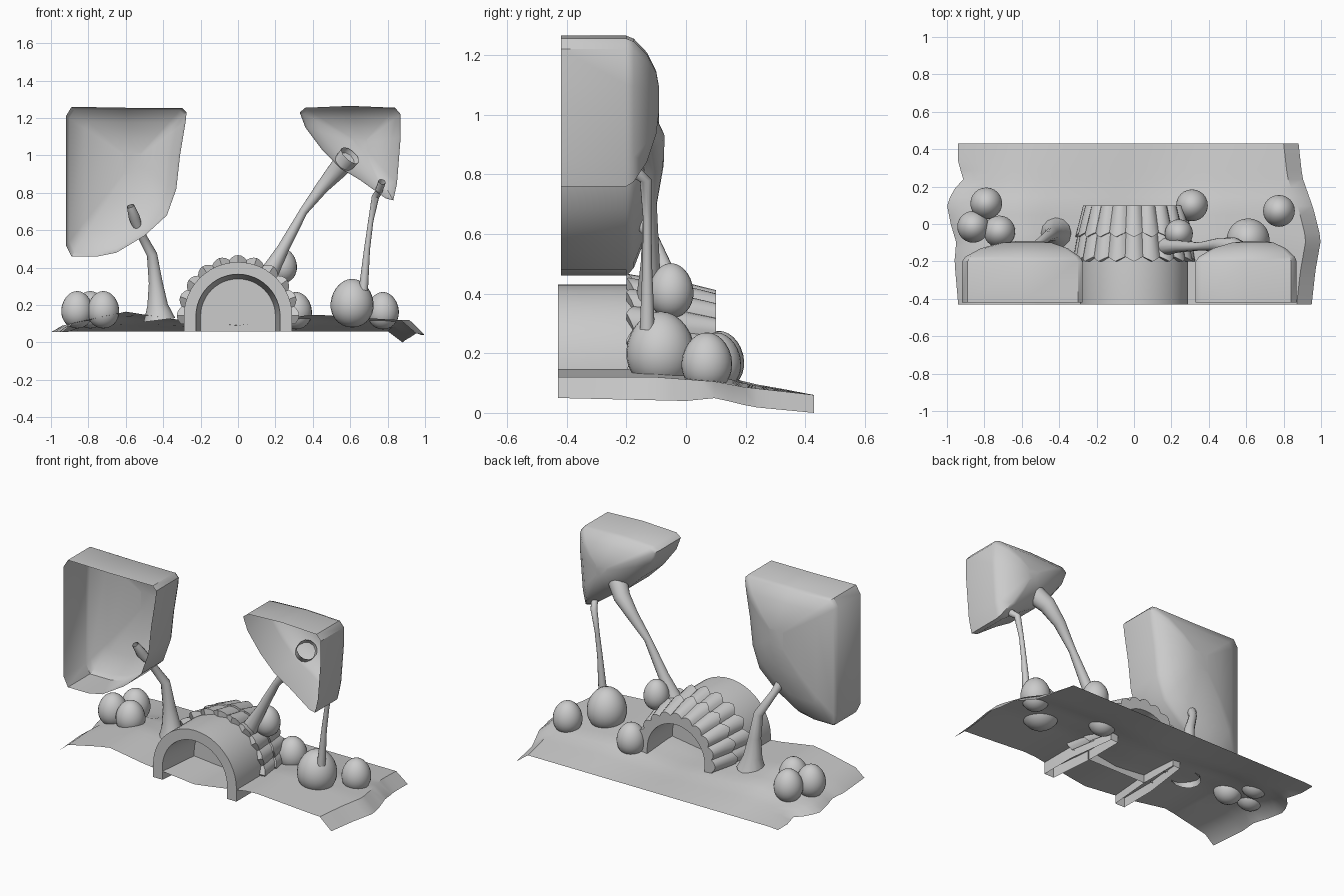
import bpy, bmesh, math
from mathutils import Vector

cube = bpy.data.objects.get("Cube")
if cube:
    bpy.data.objects.remove(cube)

grey = bpy.data.materials.new("plain_grey")
grey.use_nodes = True
grey.diffuse_color = (0.6, 0.6, 0.6, 1)
grey.node_tree.nodes["Principled BSDF"].inputs["Base Color"].default_value = (0.6, 0.6, 0.6, 1)


def finish(name, bm, angle=35):
    bmesh.ops.recalc_face_normals(bm, faces=bm.faces)
    me = bpy.data.meshes.new(name)
    bm.to_mesh(me)
    bm.free()
    me.materials.append(grey)
    ob = bpy.data.objects.new(name, me)
    bpy.context.collection.objects.link(ob)
    bpy.ops.object.select_all(action='DESELECT')
    ob.select_set(True)
    bpy.context.view_layer.objects.active = ob
    bpy.ops.object.shade_smooth_by_angle(angle=math.radians(angle))
    return ob


def loft(bm, rings, closed=True):
    """Join rows of points with quads and return the vertex rows."""
    rows = [[bm.verts.new(p) for p in r] for r in rings]
    for a, b in zip(rows, rows[1:]):
        n = len(a)
        for i in range(n if closed else n - 1):
            j = (i + 1) % n
            bm.faces.new((a[i], a[j], b[j], b[i]))
    return rows


def lerp(points, t):
    """Piecewise linear lookup."""
    for (a, va), (b, vb) in zip(points, points[1:]):
        if t <= b:
            return va + (vb - va) * max(0, (t - a) / (b - a))
    return points[-1][1]


# Ground sheet with a ragged outline, sloping down to the back
left = [(-.43, -.94), (-.2, -.96), (-.1, -.95), (0, -.98), (.1, -1), (.18, -.97), (.23, -.91), (.33, -.94), (.43, -.94)]
right = [(-.43, .95), (-.25, .97), (-.08, 1), (.08, .96), (.25, .9), (.43, .88)]
crest = [(-.9, .1), (-.6, .165), (-.35, .125), (0, .09), (.4, .15), (.85, .12)]
fall = [(-.1, 1), (.1, .75), (.2, .42), (.43, 0)]
rim = [(-.43, .05), (0, .04), (.1, .05), (.22, .02), (.43, 0)]
bm = bmesh.new()
rows = []
for k in range(19):
    y = -.43 + .86 * k / 18
    xl, xr = lerp(left, y), lerp(right, y)
    row = [(xl, y, .055)]
    for i in range(25):
        x = xl + .06 + (xr - .08 - xl - .06) * i / 24
        row.append((x, y, .06 + (lerp(crest, x) - .06) * lerp(fall, y)))
    rows.append(row + [(xr, y, lerp(rim, y))])
loft(bm, rows, closed=False)
finish("ground", bm)


# Arched tunnel
def arch(r, y, n=24, cz=.14, foot=.06):
    pts = [(r * math.cos(math.pi * i / n), y, cz + r * math.sin(math.pi * i / n)) for i in range(n + 1)]
    return [(r, y, foot)] + pts + [(-r, y, foot)]


bm = bmesh.new()
loft(bm, [arch(.225, -.43), arch(.29, -.43), arch(.29, -.2), arch(.25, .1),
          arch(.2, .1), arch(.2, -.15), arch(.225, -.43)], closed=False)
finish("tunnel", bm)
bm = bmesh.new()
bm.faces.new([bm.verts.new(p) for p in arch(.21, -.15)])
finish("tunnel_back_wall", bm)


# Two rows of rounded, pointed scales over the tunnel
def scale_row(name, y_back, y_front, r_back, r_front, count=11):
    bm = bmesh.new()
    step = math.radians(196) / count
    for k in range(count):
        mid = math.radians(-8) + step * (k + .5)
        rings = []
        for s, drop in ((0, .05), (0, 0), (.5, 0), (1, 0), (1, .04)):
            ring = []
            for i in range(7):
                t = i / 3 - 1
                y = y_back + (y_front - y_back) * s - .025 * s * (1 - abs(t))
                r = r_back + (r_front - r_back) * s + .022 * (1 - t * t) - drop
                a = mid + t * step * .5
                ring.append((r * math.cos(a), y, .14 + r * math.sin(a)))
            rings.append(ring)
        loft(bm, rings, closed=False)
    finish(name, bm)


scale_row("front_scales", -.03, -.175, .275, .305)
scale_row("back_scales", .1, -.045, .25, .292)


# Open-fronted hanging shells with a bulged back
def shell(name, outline, centre):
    bm = bmesh.new()
    cx, cz = centre
    rings = []
    for y, s in ((-.42, 1), (-.2, 1), (-.175, .95), (-.13, .72), (-.1, .42), (-.09, .15)):
        rings.append([(cx + (x - cx) * s, y, cz + (z - cz) * s) for x, z in outline])
    bm.faces.new(loft(bm, rings)[-1])
    finish(name, bm, 40)


shell("right_shell", [(-.92, 1.21), (-.89, 1.26), (-.6, 1.255), (-.3, 1.255), (-.275, 1.23), (-.28, 1.18),
                      (-.31, 1.0), (-.33, .82), (-.38, .68), (-.5, .57), (-.65, .48), (-.75, .46),
                      (-.89, .46), (-.92, .52)], (-.56, .97))
shell("left_shell", [(.33, 1.23), (.36, 1.255), (.6, 1.265), (.84, 1.255), (.87, 1.22), (.87, 1.1),
                     (.85, .85), (.83, .76), (.79, .77), (.65, .87), (.55, .93), (.45, 1.03), (.36, 1.15)],
      (.66, 1.06))


# Tapered tube stalks, open at the ends
def stalk(name, path, n=12):
    bm = bmesh.new()
    pts = [Vector(p[:3]) for p in path]
    rings = []
    for i, p in enumerate(pts):
        d = (pts[min(i + 1, len(pts) - 1)] - pts[max(i - 1, 0)]).normalized()
        u = d.cross(Vector((0, 1, 0))).normalized()
        v = u.cross(d)
        angles = [math.tau * k / n for k in range(n)]
        rings.append([p + path[i][3] * (u * math.cos(a) + v * math.sin(a)) for a in angles])
    loft(bm, rings)
    finish(name, bm, 50)


stalk("right_stalk", [(-.42, -.05, .12, .085), (-.43, -.05, .2, .055), (-.44, -.055, .32, .037),
                      (-.46, -.065, .47, .028), (-.53, -.12, .6, .022), (-.555, -.17, .67, .03),
                      (-.575, -.2, .73, .02)])
stalk("middle_stalk", [(.16, -.12, .36, .05), (.24, -.12, .5, .032), (.35, -.12, .7, .022),
                       (.45, -.11, .83, .035), (.53, -.12, .92, .05), (.6, -.17, 1.0, .06)])
stalk("left_stalk", [(.67, -.13, .28, .025), (.69, -.13, .5, .016), (.71, -.13, .65, .014),
                     (.735, -.135, .78, .02), (.75, -.16, .8, .02), (.77, -.21, .86, .02)])

# Egg shapes resting in the ground: centre, radius, half height
eggs = [(-.79, .11, .175, .085, .1), (-.86, -.015, .175, .085, .1), (-.72, -.04, .175, .085, .1),
        (.61, -.085, .21, .115, .13), (.775, .07, .17, .085, .1), (.31, .1, .17, .085, .1),
        (.24, -.05, .41, .075, .092)]
for i, (x, y, z, r, h) in enumerate(eggs):
    bm = bmesh.new()
    bmesh.ops.create_uvsphere(bm, u_segments=24, v_segments=14, radius=1)
    for v in bm.verts:
        taper = r * (1 - .08 * v.co.z)
        v.co = Vector((x + v.co.x * taper, y + v.co.y * taper, z + v.co.z * h))
    finish("egg_%d" % (i + 1), bm)
